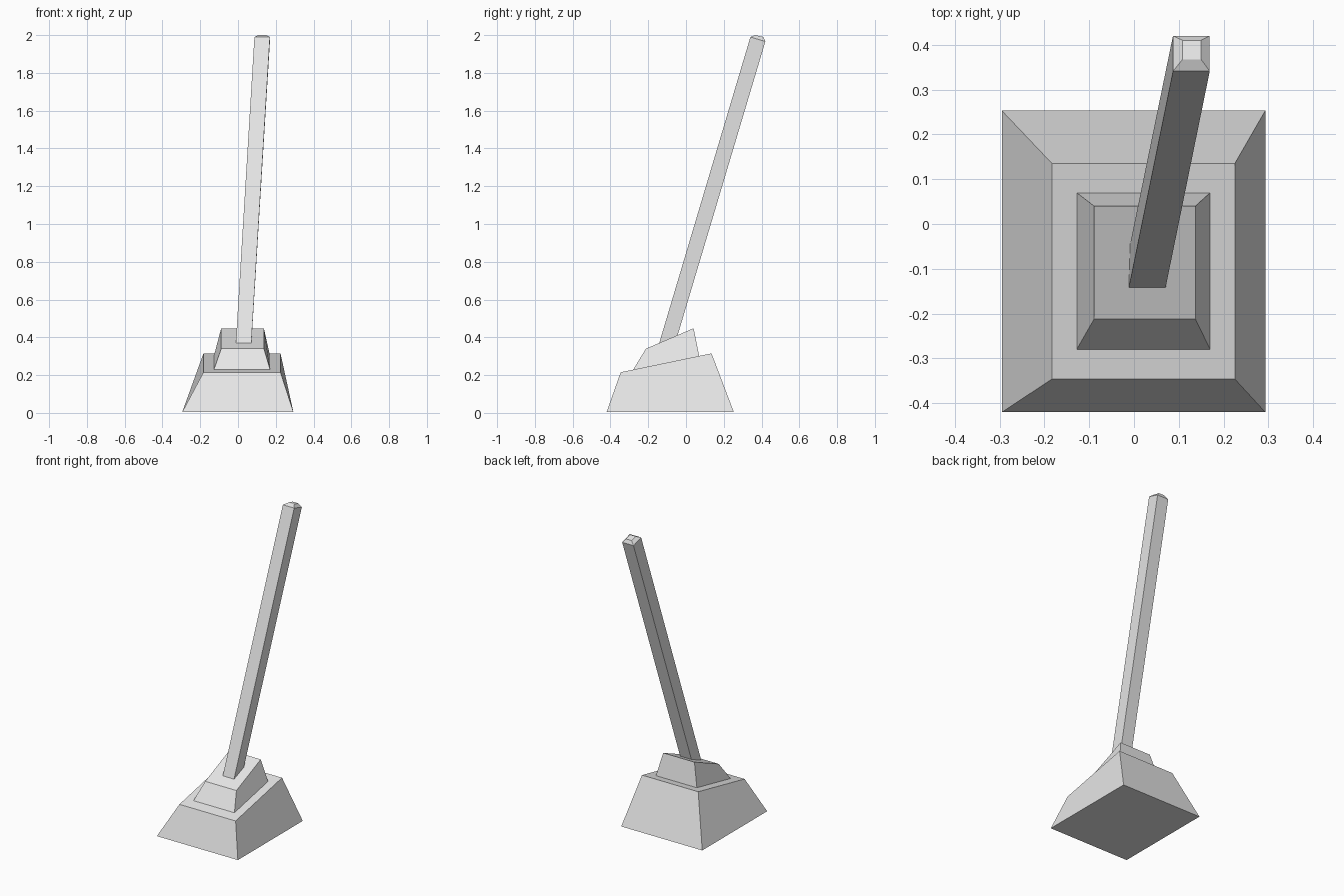
import bpy

cube = bpy.data.objects.get("Cube")
if cube:
    bpy.data.objects.remove(cube, do_unlink=True)

grey = bpy.data.materials.new("light_grey")
grey.use_nodes = True
grey.diffuse_color = (0.8, 0.8, 0.8, 1)
grey.node_tree.nodes["Principled BSDF"].inputs["Base Color"].default_value = (0.8, 0.8, 0.8, 1)


def ring(x0, x1, y0, y1, z_front, z_back):
    """Four corners of a rectangle that slopes from front to back."""
    return [(x0, y0, z_front), (x1, y0, z_front), (x1, y1, z_back), (x0, y1, z_back)]


def loft(name, rings):
    """Join four-cornered rings, bottom to top, into a closed flat-faced solid."""
    verts = [v for r in rings for v in r]
    last = 4 * (len(rings) - 1)
    faces = [(3, 2, 1, 0), tuple(range(last, last + 4))]
    for base in range(0, last, 4):
        for i in range(4):
            j = (i + 1) % 4
            faces.append((base + i, base + j, base + 4 + j, base + 4 + i))
    mesh = bpy.data.meshes.new(name)
    mesh.from_pydata(verts, [], faces)
    mesh.materials.append(grey)
    mesh.update()
    obj = bpy.data.objects.new(name, mesh)
    bpy.context.collection.objects.link(obj)
    return obj


# Heavy tapered foot with a sloping top
loft("base_block", [
    ring(-0.295, 0.293, -0.42, 0.253, 0.005, 0.005),
    ring(-0.183, 0.225, -0.346, 0.135, 0.215, 0.315),
])

# Smaller tapered collar, its lower edge resting on the sloping top
loft("collar", [
    ring(-0.128, 0.17, -0.28, 0.07, 0.228, 0.30),
    ring(-0.089, 0.137, -0.212, 0.04, 0.34, 0.448),
])

# Leaning square handle, sunk into the collar, with a chamfered tip
loft("handle", [
    ring(-0.015, 0.067, -0.159, -0.076, 0.312, 0.305),
    ring(0.087, 0.169, 0.341, 0.42, 1.99, 1.966),
    ring(0.108, 0.15, 0.367, 0.41, 2.0, 1.99),
])
